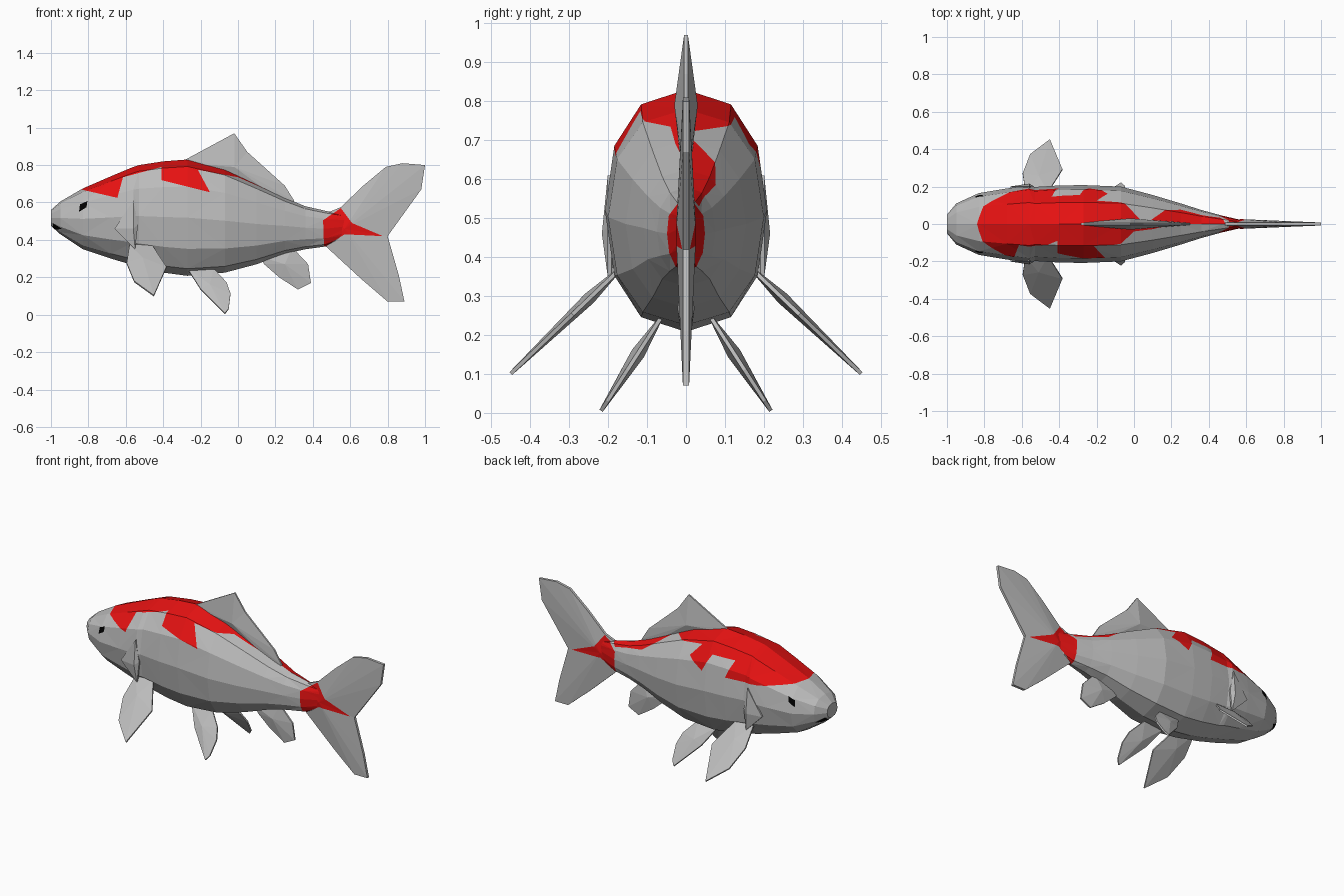
import bpy, bmesh, math
from mathutils import Vector

cube = bpy.data.objects.get("Cube")
if cube:
    bpy.data.objects.remove(cube, do_unlink=True)


def material(name, rgb):
    m = bpy.data.materials.new(name)
    m.use_nodes = True
    m.diffuse_color = (*rgb, 1)
    m.node_tree.nodes["Principled BSDF"].inputs["Base Color"].default_value = (*rgb, 1)
    return m


GREY, RED, BLACK = 0, 1, 2
MATERIALS = [material("pale_grey", (0.5, 0.5, 0.5)),
             material("red", (0.8, 0.006, 0.006)),
             material("black", (0.0, 0.0, 0.0))]


def finish(name, bm):
    bmesh.ops.recalc_face_normals(bm, faces=bm.faces)
    mesh = bpy.data.meshes.new(name)
    bm.to_mesh(mesh)
    bm.free()
    for m in MATERIALS:
        mesh.materials.append(m)
    obj = bpy.data.objects.new(name, mesh)
    bpy.context.collection.objects.link(obj)
    return obj


def inside(x, z, poly):
    hit = False
    for (x1, z1), (x2, z2) in zip(poly, poly[1:] + poly[:1]):
        if (z1 > z) != (z2 > z) and x < x1 + (z - z1) * (x2 - x1) / (z2 - z1):
            hit = not hit
    return hit


def paint(bm, poly, side, index):
    """Cut a side-view outline into one side of the mesh and colour the faces in it."""
    for (x1, z1), (x2, z2) in zip(poly, poly[1:] + poly[:1]):
        faces = []
        for f in bm.faces:
            xs = [v.co.x for v in f.verts]
            zs = [v.co.z for v in f.verts]
            if (f.calc_center_median().y * side > 0
                    and max(xs) > min(x1, x2) and min(xs) < max(x1, x2)
                    and max(zs) > min(z1, z2) and min(zs) < max(z1, z2)):
                faces.append(f)
        geom = set(faces)
        for f in faces:
            geom.update(f.edges)
            geom.update(f.verts)
        bmesh.ops.bisect_plane(bm, geom=list(geom), dist=1e-5,
                               plane_co=(x1, 0, z1), plane_no=(z2 - z1, 0, x1 - x2))
    for f in bm.faces:
        c = f.calc_center_median()
        if c.y * side > 0 and inside(c.x, c.z, poly):
            f.material_index = index


# Markings, as side-view outlines
BACK_RIGHT = [(-.84, .67), (-.645, .625), (-.615, .735), (-.41, .79), (-.41, .72), (-.15, .655),
              (-.215, .775), (0, .735), (.15, .67), (.2, 1), (-.84, 1)]
BACK_LEFT = [(-.84, .67), (-.62, .635), (-.4, .63), (-.44, .73), (-.29, .73), (-.24, .63),
             (-.14, .69), (-.2, .76), (.06, .72), (.25, .585), (.46, .53), (.56, .6), (.3, 1), (-.84, 1)]
TAIL_PATCH = [(.455, .505), (.55, .57), (.61, .49), (.775, .42), (.57, .43), (.46, .36)]
EYE = [(-.85, .55), (-.845, .59), (-.805, .608), (-.81, .575)]
MOUTH = [(-.99, .49), (-.94, .458), (-.99, .455)]

# Body: rings of x, bottom, top, half width
RINGS = [(-1, .475, .56, .05), (-.95, .43, .605, .11), (-.83, .35, .675, .165), (-.68, .3, .74, .19),
         (-.56, .265, .79, .207), (-.53, .255, .8, .198), (-.4, .225, .82, .206), (-.27, .208, .83, .208),
         (-.07, .225, .78, .2), (.1, .27, .70, .155), (.25, .325, .625, .11),
         (.36, .35, .58, .075), (.47, .365, .555, .045), (.6, .42, .53, .015)]
SIDES = 12
bm = bmesh.new()
loops = []
for x, low, high, half in RINGS:
    loop = []
    for i in range(SIDES):
        a = math.tau * i / SIDES
        s, c = math.sin(a), math.cos(a)
        y = half * math.copysign(abs(s) ** .85, s)
        z = (low + high) / 2 + (high - low) / 2 * math.copysign(abs(c) ** .9, c)
        loop.append(bm.verts.new((x, y, z)))
    loops.append(loop)
for k, (a, b) in enumerate(zip(loops, loops[1:])):
    for i in range(SIDES):
        j = (i + 1) % SIDES
        quad = [a[i], a[j], b[j], b[i]]
        # Alternate the diagonals, mirrored across the middle
        turn = (k + min(i, SIDES - 1 - i) + (i >= SIDES // 2)) % 2
        q = quad[turn:] + quad[:turn]
        bm.faces.new((q[0], q[1], q[2]))
        bm.faces.new((q[0], q[2], q[3]))
bm.faces.new(loops[0])
bm.faces.new(loops[-1])
for side, back in ((-1, BACK_RIGHT), (1, BACK_LEFT)):
    paint(bm, back, side, RED)
    paint(bm, TAIL_PATCH, side, RED)
    paint(bm, EYE, side, BLACK)
    paint(bm, MOUTH, side, BLACK)
finish("body", bm)


def fin(name, outline, hub, origin, down, thick, rim=.005, patch=None):
    """Flat fin from (x, reach) points, swelling to a ridge at the hub."""
    bm = bmesh.new()
    origin, down = Vector(origin), Vector(down).normalized()
    normal = down.cross(Vector((1, 0, 0)))

    def point(p, off):
        return bm.verts.new(origin + Vector((p[0], 0, 0)) + down * p[1] + normal * off)

    rims = []
    for s in (-1, 1):
        edge = [point(p, s * rim) for p in outline]
        top = point(hub, s * thick)
        for u, v in zip(edge, edge[1:] + edge[:1]):
            bm.faces.new((u, v, top))
        rims.append(edge)
    n = len(outline)
    for i in range(n):
        j = (i + 1) % n
        bm.faces.new((rims[0][i], rims[0][j], rims[1][j], rims[1][i]))
    if patch:
        for s in (-1, 1):
            paint(bm, patch, s, RED)
    return finish(name, bm)


UP = (0, 0, 1)
fin("tail_fin", [(.44, .53), (.55, .575), (.67, .69), (.79, .79), (.88, .81), (1, .80), (.98, .67),
                 (.80, .42), (.86, .21), (.89, .07), (.80, .07), (.66, .19), (.47, .365)],
    (.57, .46), (0, 0, 0), UP, .026, .008, TAIL_PATCH)
fin("dorsal_fin", [(-.3, .81), (-.28, .83), (-.02, .97), (.05, .87), (.25, .69), (.3, .61), (.28, .57), (0, .7)],
    (-.02, .79), (0, 0, 0), UP, .03)
fin("anal_fin", [(.12, .31), (.14, .27), (.22, .2), (.32, .135), (.39, .17), (.375, .27), (.29, .36)],
    (.25, .27), (0, 0, 0), UP, .022)

# Paired fins and gill covers
for side, word in ((1, "left"), (-1, "right")):
    fin(word + "_pectoral_fin",
        [(-.58, -.03), (-.595, .11), (-.555, .25), (-.45, .36), (-.383, .14), (-.46, -.03)],
        (-.51, .08), (0, side * .19, .35), (0, side * .72, -.69), .016)
    fin(word + "_pelvic_fin",
        [(-.27, -.03), (-.2, .1), (-.07, .255), (-.05, .225), (-.04, .13), (-.06, .06), (-.13, -.03)],
        (-.15, .08), (0, side * .08, .22), (0, side * .54, -.84), .018)
    fin(word + "_gill_cover",
        [(-.66, .46), (-.56, .61), (-.535, .48), (-.55, .35)],
        (-.56, .46), (0, side * .196, 0), UP, .02)
